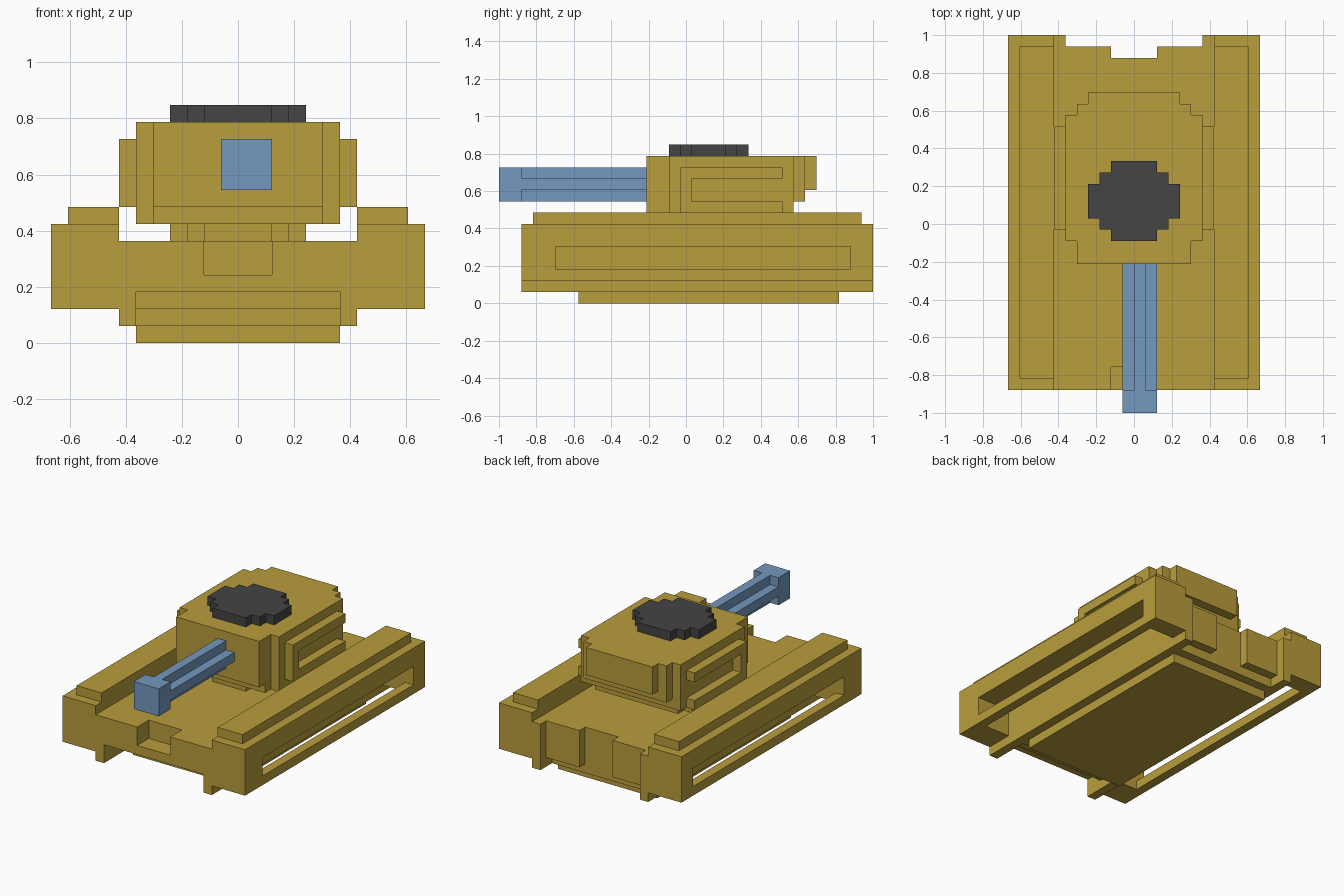
import bpy, bmesh

if "Cube" in bpy.data.objects:
    bpy.data.objects.remove(bpy.data.objects["Cube"], do_unlink=True)

U = 2 / 33          # size of one block
Y0 = 16.5           # block row that sits on y = 0


def material(name, rgb):
    m = bpy.data.materials.new(name)
    m.diffuse_color = (*rgb, 1)
    m.use_nodes = True
    m.node_tree.nodes["Principled BSDF"].inputs["Base Color"].default_value = (*rgb, 1)
    return m


gold = material("golden armour", (0.485, 0.337, 0.045))
blue = material("steel blue", (0.178, 0.314, 0.515))
dark = material("dark grey", (0.058, 0.058, 0.060))


def cells(boxes):
    """Block cells filled by boxes (x0, x1, y0, y1, z0, z1)."""
    return {(x, y, z) for a, b, c, d, e, f in boxes
            for x in range(a, b) for y in range(c, d) for z in range(e, f)}


def both(*boxes):
    """Boxes together with their left-right mirror images."""
    return list(boxes) + [(-b, -a, *rest) for a, b, *rest in boxes]


def wide(half, y0, y1, z0, z1):
    """A box centred on the middle plane."""
    return (-half, half, y0, y1, z0, z1)


def block_part(name, mat, add, cut=()):
    """Skin the union of the boxes, then merge the flat faces."""
    filled = cells(add) - cells(cut)
    bm = bmesh.new()
    verts = {}

    def vert(p):
        if p not in verts:
            verts[p] = bm.verts.new((p[0] * U, (p[1] - Y0) * U, p[2] * U))
        return verts[p]

    for cell in filled:
        for axis in range(3):
            for side in (0, 1):
                near = list(cell)
                near[axis] += 2 * side - 1
                if tuple(near) in filled:
                    continue
                u, v = (axis + 1) % 3, (axis + 2) % 3
                ring = []
                for du, dv in ((0, 0), (1, 0), (1, 1), (0, 1)):
                    p = list(cell)
                    p[axis] += side
                    p[u] += du
                    p[v] += dv
                    ring.append(vert(tuple(p)))
                bm.faces.new(ring if side else ring[::-1])
    bmesh.ops.dissolve_limit(bm, angle_limit=0.01, verts=bm.verts, edges=bm.edges)
    mesh = bpy.data.meshes.new(name)
    bm.to_mesh(mesh)
    bm.free()
    mesh.materials.append(mat)
    ob = bpy.data.objects.new(name, mesh)
    bpy.context.collection.objects.link(ob)
    return ob


def stepped_disc(z0, z1):
    """Round plate made of blocks."""
    return [wide(2, 15, 22, z0, z1), wide(3, 16, 21, z0, z1), wide(4, 17, 20, z0, z1)]


# Hull body: stepped belly, nose and tail, with skid strips along its lower edges
block_part("hull", gold,
           [wide(6, 7, 30, 0, 1), wide(6, 6, 31, 1, 2), wide(6, 4, 32, 2, 3),
            wide(6, 2, 32, 3, 6)] + both((6, 7, 2, 33, 1, 6)),
           [wide(2, 2, 4, 4, 6), wide(2, 31, 33, 0, 6)])

# Track guards: hollow from below, with a long slot in the outer wall
for name, s in (("left_track_guard", 1), ("right_track_guard", -1)):
    def side(*b):
        return b if s > 0 else (-b[1], -b[0], *b[2:])
    block_part(name, gold,
               [side(7, 11, 2, 33, 2, 7), side(7, 10, 3, 32, 7, 8)],
               [side(7, 10, 5, 31, 2, 5), side(10, 11, 5, 31, 3, 5)])

# Turret: ring, collar, main body with stepped tail, and side rails
rails = both((6, 7, 16, 25, 11, 12), (6, 7, 16, 25, 8, 9), (6, 7, 16, 17, 8, 12))
block_part("turret", gold,
           stepped_disc(6, 7)
           + [wide(5, 14, 25, 7, 8), wide(6, 15, 24, 7, 8),
              wide(5, 13, 26, 8, 13), wide(6, 15, 26, 8, 13),
              wide(5, 26, 27, 9, 13), wide(4, 27, 28, 10, 13)] + rails)

# Hatch on the turret roof
block_part("hatch", dark, stepped_disc(13, 14))

# Gun: cross-shaped barrel with a square muzzle
block_part("gun_barrel", blue,
           [(-1, 2, 0, 2, 9, 12), (0, 1, 2, 13, 9, 12), (-1, 2, 2, 13, 10, 11)])
